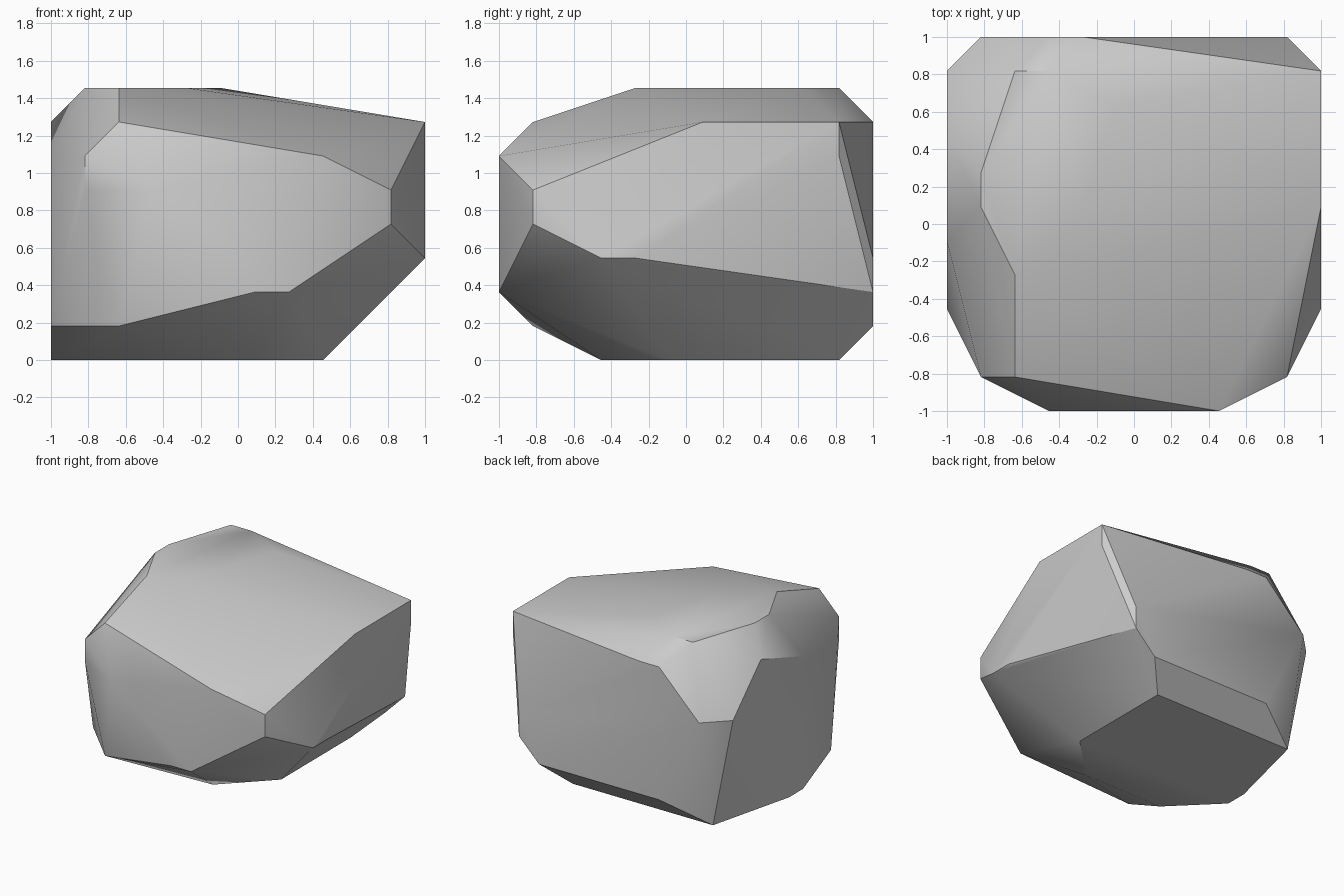
import bpy
import bmesh
import math

# Remove the default object
default_cube = bpy.data.objects.get("Cube")
if default_cube:
    bpy.data.objects.remove(default_cube, do_unlink=True)


def make_material(name, colour):
    material = bpy.data.materials.new(name)
    material.use_nodes = True
    material.diffuse_color = colour
    shader = next(n for n in material.node_tree.nodes if n.type == "BSDF_PRINCIPLED")
    shader.inputs["Base Color"].default_value = colour
    shader.inputs["Roughness"].default_value = 0.9
    return material


# Corners of the boulder on a coarse grid, one ring per height level
LEVELS = [
    [(2, 3), (6, 3), (8, 5), (8, 10), (1, 10), (0, 6), (0, 5)],
    [(2, 1), (0, 3), (9, 11), (3, 11)],
    [(6, 0), (7, 0), (10, 11)],
    [(11, 3), (11, 4), (10, 11)],
    [(10, 1)],
    [(10, 1), (1, 1), (3, 0), (0, 10), (1, 11)],
    [(8, 0), (1, 1), (0, 5), (11, 10)],
    [(2, 1), (11, 6), (11, 10), (4, 11), (3, 11), (0, 8)],
    [(2, 4), (1, 6), (1, 7), (2, 10), (3, 10), (5, 9), (4, 6)],
]
GRID_WIDTH = 11
STEP = 2 / GRID_WIDTH


def build_boulder(name, levels, material):
    bm = bmesh.new()
    for level, ring in enumerate(levels):
        for x, y in ring:
            bm.verts.new((x * STEP - 1, y * STEP - 1, level * STEP))

    # Wrap the corners in a tight skin and drop anything left inside
    bmesh.ops.convex_hull(bm, input=list(bm.verts))
    loose = [v for v in bm.verts if not v.link_faces]
    bmesh.ops.delete(bm, geom=loose, context="VERTS")

    # Merge coplanar triangles into clean facets
    bmesh.ops.dissolve_limit(bm, angle_limit=math.radians(0.5),
                             verts=list(bm.verts), edges=list(bm.edges))
    bmesh.ops.recalc_face_normals(bm, faces=list(bm.faces))

    mesh = bpy.data.meshes.new(name)
    bm.to_mesh(mesh)
    bm.free()
    mesh.materials.append(material)
    boulder = bpy.data.objects.new(name, mesh)
    bpy.context.collection.objects.link(boulder)
    return boulder


stone_grey = make_material("stone_grey", (0.6, 0.6, 0.6, 1))
boulder = build_boulder("boulder", LEVELS, stone_grey)

# Soft shading across shallow facets, crisp along the strong edges
bpy.ops.object.select_all(action="DESELECT")
boulder.select_set(True)
bpy.context.view_layer.objects.active = boulder
bpy.ops.object.shade_smooth_by_angle(angle=math.radians(30))
